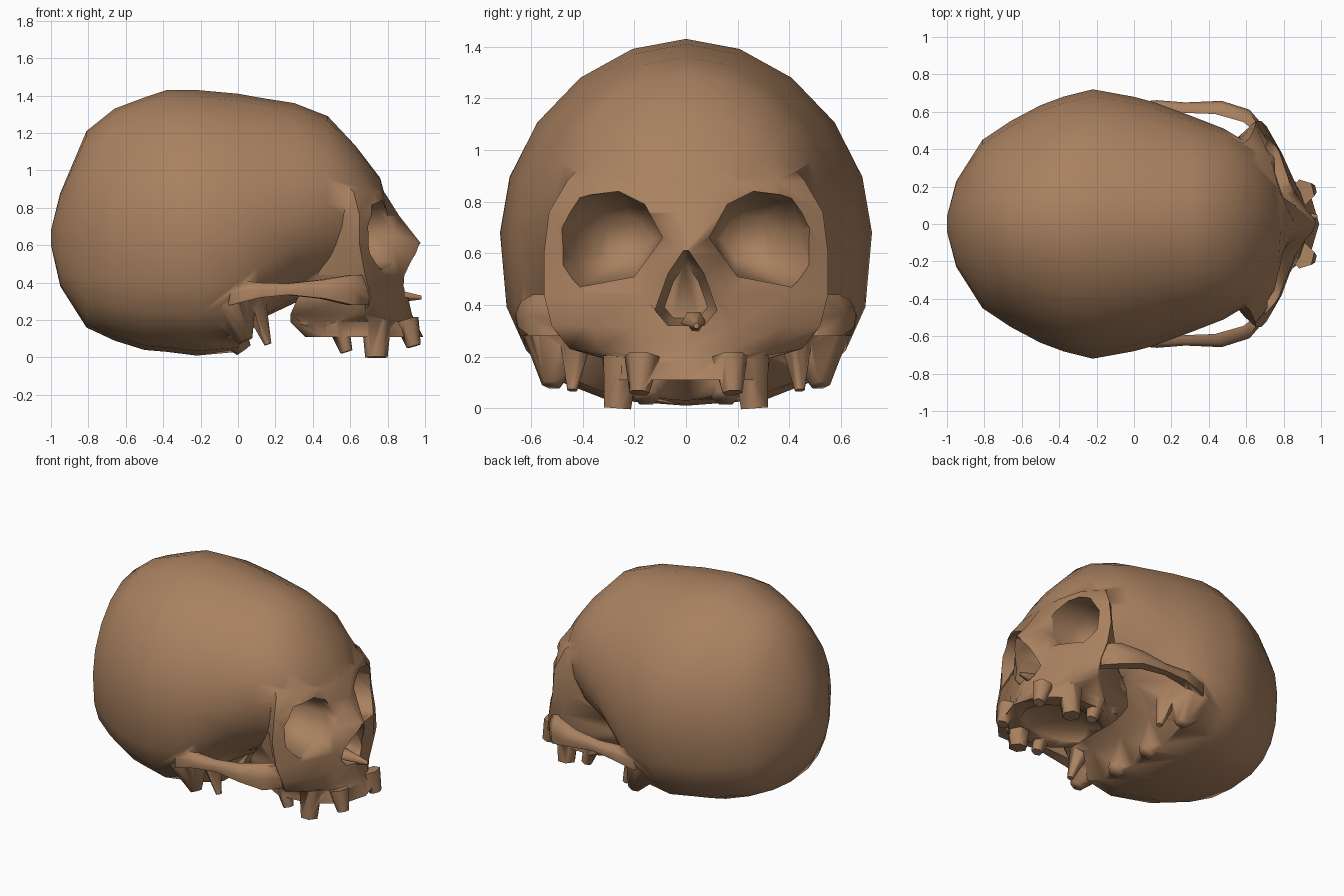
import bpy, bmesh, math
from mathutils import Vector

cube = bpy.data.objects.get("Cube")
if cube:
    bpy.data.objects.remove(cube, do_unlink=True)

bone = bpy.data.materials.new("brown bone")
bone.use_nodes = True
COLOUR = (0.40, 0.22, 0.117, 1)
bone.diffuse_color = COLOUR
bone.node_tree.nodes["Principled BSDF"].inputs["Base Color"].default_value = COLOUR


def finish(name, bm):
    bmesh.ops.recalc_face_normals(bm, faces=bm.faces)
    mesh = bpy.data.meshes.new(name)
    bm.to_mesh(mesh)
    bm.free()
    mesh.materials.append(bone)
    obj = bpy.data.objects.new(name, mesh)
    bpy.context.collection.objects.link(obj)
    return obj


def loft(name, rings):
    """Skin a closed solid over rings that share one point count."""
    bm = bmesh.new()
    loops = [[bm.verts.new(p) for p in ring] for ring in rings]
    n = len(loops[0])
    for a, b in zip(loops, loops[1:]):
        for i in range(n):
            j = (i + 1) % n
            bm.faces.new((a[i], a[j], b[j], b[i]))
    bm.faces.new(loops[0])
    bm.faces.new(loops[-1])
    bmesh.ops.triangulate(bm, faces=[f for f in bm.faces if len(f.verts) > 4])
    return finish(name, bm)


def spike(name, start, end, r1, r2, sides=6):
    """Tapered stub between two points."""
    a, b = Vector(start), Vector(end)
    turn = (b - a).to_track_quat('Z', 'Y')
    rings = []
    for centre, r in ((a, r1), (b, r2)):
        angles = [math.tau * i / sides for i in range(sides)]
        rings.append([centre + turn @ Vector((r * math.cos(t), r * math.sin(t), 0)) for t in angles])
    return loft(name, rings)


def ellipsoid(name, centre, radii):
    bm = bmesh.new()
    bmesh.ops.create_uvsphere(bm, u_segments=12, v_segments=8, radius=1)
    obj = finish(name, bm)
    obj.location, obj.scale = centre, radii
    return obj


def boolean(target, tool, operation):
    tool.hide_render = True
    bpy.context.view_layer.update()
    mod = target.modifiers.new(operation.lower(), 'BOOLEAN')
    mod.object, mod.operation, mod.solver = tool, operation, 'EXACT'
    bpy.context.view_layer.objects.active = target
    bpy.ops.object.modifier_apply(modifier=mod.name)
    bpy.data.objects.remove(tool, do_unlink=True)


# Braincase: cross-sections given as x, bottom, top, widest height, half width
def braincase_ring(x, low, high, mid, half, count=20):
    lower_power = 0.72 if x < 0.2 else 1
    ring = []
    for i in range(count):
        t = math.tau * i / count
        c, s = math.cos(t), math.sin(t)
        power = 1.06 if s >= 0 else lower_power
        y = half * math.copysign(abs(c) ** power, c)
        z = mid + (high - mid if s >= 0 else mid - low) * math.copysign(abs(s) ** power, s)
        ring.append((x, y, z))
    return ring


sections = [
    (-1, .6, .68, .64, .04), (-.95, .38, .88, .64, .23), (-.81, .16, 1.21, .65, .45),
    (-.66, .09, 1.33, .66, .55), (-.5, .04, 1.39, .67, .635), (-.38, .03, 1.43, .68, .68),
    (-.22, .01, 1.43, .68, .72), (.0, .03, 1.41, .68, .68), (.11, .2, 1.39, .7, .65),
    (.3, .29, 1.36, .75, .58), (.48, .34, 1.29, .82, .51), (.63, .45, 1.13, .84, .42),
    (.76, .6, .96, .8, .25), (.79, .7, .85, .78, .1)]
skull = loft("skull", [braincase_ring(*s) for s in sections])

# Face: stacked outlines given as z, front x, three side points, back x
outlines = [
    (.11, .99, (.94, .17), (.76, .3), (.53, .31), .36),
    (.19, .95, (.89, .17), (.78, .29), (.53, .31), .28),
    (.23, .93, (.88, .18), (.79, .33), (.68, .45), .28),
    (.32, .91, (.86, .19), (.79, .38), (.71, .52), .32),
    (.44, .93, (.86, .17), (.78, .39), (.68, .55), .4),
    (.6, .985, (.83, .14), (.77, .36), (.65, .55), .45),
    (.76, .86, (.8, .14), (.78, .36), (.65, .53), .45),
    (.88, .785, (.775, .18), (.73, .35), (.62, .46), .4),
    (1, .66, (.64, .14), (.57, .28), (.5, .36), .35)]


def face_ring(z, front, a, b, c, back):
    side = [a, b, c, (c[0] - .06, c[1] * .9), (back, c[1] * .6)]
    left = [(x, y, z) for x, y in side]
    right = [(x, -y, z) for x, y in reversed(side)]
    return [(front, 0, z)] + left + [(back, 0, z)] + right


boolean(skull, loft("face", [face_ring(*o) for o in outlines]), 'UNION')

# Cheek arches: x, y, z, half height, half thickness
arch = [(-.06, .6, .35, .07, .04), (.1, .62, .36, .04, .035), (.26, .62, .365, .03, .025),
        (.45, .62, .365, .05, .032), (.6, .575, .36, .08, .03), (.69, .49, .36, .08, .02)]
for side in (-1, 1):
    rings = []
    for x, y, z, h, w in arch:
        corners = [(w, -h), (w * 1.2, 0), (w * .6, h), (-w, h), (-w, -h)]
        rings.append([(x + dy * 0.5, side * (y + dy), z + dz) for dy, dz in corners])
    boolean(skull, loft("cheek_arch", rings), 'UNION')

# Eye sockets: an angular rim that narrows towards a back wall nearer the middle
rim = [(.09, .66), (.16, .79), (.26, .84), (.42, .82), (.5, .7), (.49, .55), (.41, .47), (.2, .51)]
for side in (-1, 1):
    rings = []
    for x, scale, shift in ((1.1, 1, 0), (.74, 1, 0), (.6, .85, .03), (.46, .5, .06)):
        rings.append([(x, side * (.3 - shift + (y - .3) * scale), .65 + (z - .65) * scale)
                      for y, z in rim])
    boolean(skull, loft("socket_cutter", rings), 'DIFFERENCE')

# Nose opening and hollow palate
nose = [(-.07, .32), (.07, .32), (.12, .38), (.07, .52), (.01, .61), (-.01, .61), (-.07, .52), (-.12, .38)]
boolean(skull, loft("nose_cutter", [[(x, y * k, .42 + (z - .42) * k) for y, z in nose]
                                    for x, k in ((.66, .7), (.86, 1), (1.1, 1))]), 'DIFFERENCE')
boolean(skull, ellipsoid("palate_cutter", (.6, 0, .08), (.31, .22, .11)), 'DIFFERENCE')

# Stubs merged into the bone: start, end, start radius, end radius
stubs = {
    "mastoid": ((-.04, .49, .28), (.04, .52, .09), .15, .04),
    "styloid": ((.07, .42, .34), (.16, .44, .07), .08, .02),
    "condyle": ((-.05, .16, .15), (.03, .15, .04), .1, .05),
    "pterygoid": ((.42, .19, .38), (.36, .2, .17), .1, .04),
    "rear_tooth": ((.53, .26, .19), (.58, .27, .03), .065, .035),
    "side_tooth": ((.74, .25, .2), (.74, .265, 0), .08, .06),
    "front_tooth": ((.9, .17, .2), (.94, .18, .06), .07, .04)}
for name, (start, end, r1, r2) in stubs.items():
    for side in (-1, 1):
        flip = Vector((1, side, 1))
        boolean(skull, spike(name, Vector(start) * flip, Vector(end) * flip, r1, r2), 'UNION')
boolean(skull, spike("nasal_spine", (.8, .03, .33), (.98, .04, .32), .05, .012), 'UNION')

# Smooth shading with crisp rims
bpy.ops.object.select_all(action='DESELECT')
skull.select_set(True)
bpy.context.view_layer.objects.active = skull
bpy.ops.object.shade_smooth_by_angle(angle=math.radians(75))
